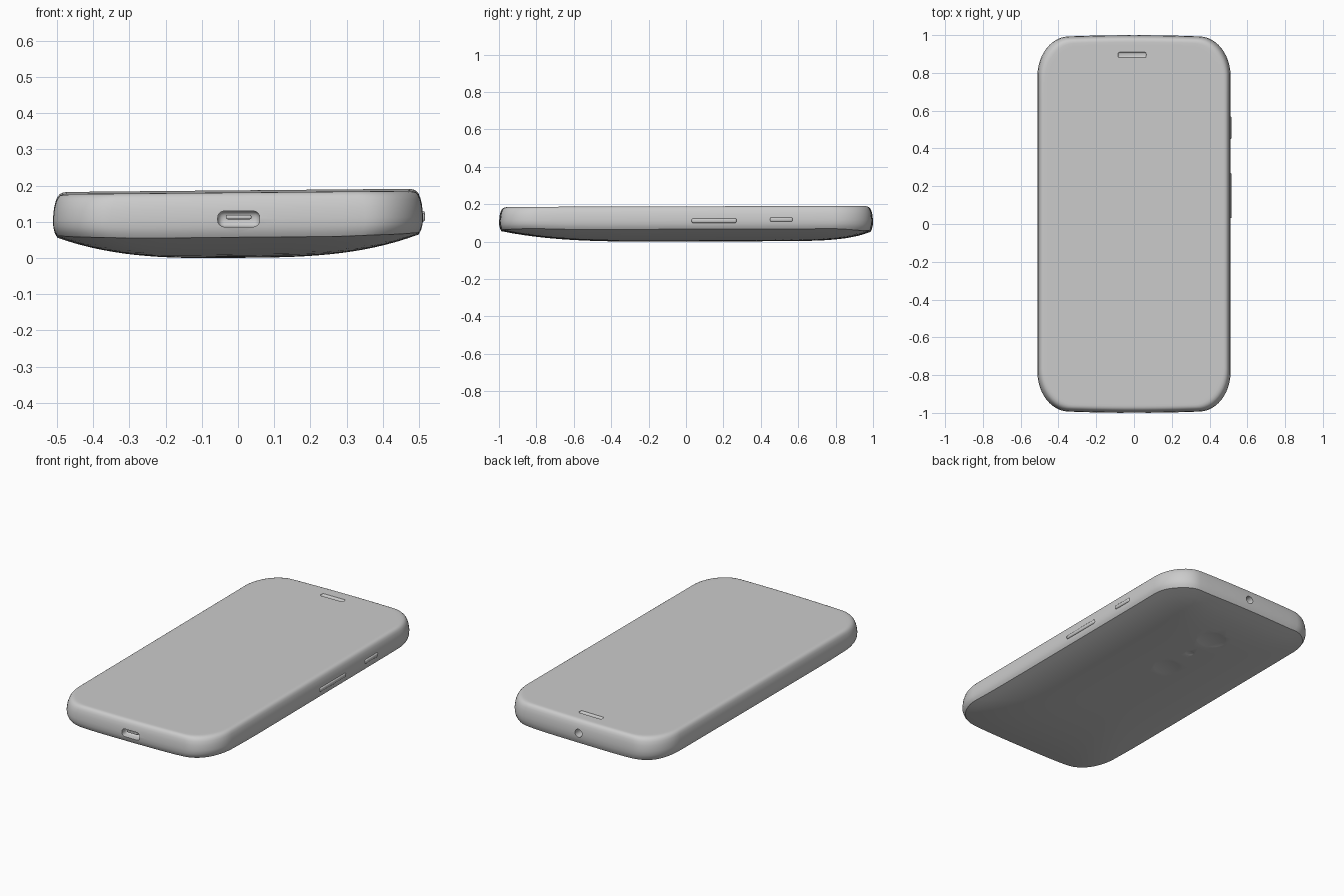
import bpy
import bmesh
from math import sin, cos, pi, sqrt
from mathutils import Matrix, Vector

if "Cube" in bpy.data.objects:
    bpy.data.objects.remove(bpy.data.objects["Cube"])

grey = bpy.data.materials.new("plain grey")
grey.use_nodes = True
colour = (0.6, 0.6, 0.6, 1)
grey.diffuse_color = colour
grey.node_tree.nodes["Principled BSDF"].inputs["Base Color"].default_value = colour


def make_object(name, bm):
    bmesh.ops.recalc_face_normals(bm, faces=bm.faces)
    mesh = bpy.data.meshes.new(name)
    bm.to_mesh(mesh)
    bm.free()
    mesh.materials.append(grey)
    obj = bpy.data.objects.new(name, mesh)
    bpy.context.collection.objects.link(obj)
    return obj


def activate(obj):
    bpy.ops.object.select_all(action="DESELECT")
    obj.select_set(True)
    bpy.context.view_layer.objects.active = obj


def rounded_box(name, centre, size, radius):
    bm = bmesh.new()
    bmesh.ops.create_cube(bm, size=1)
    for v in bm.verts:
        v.co = Vector(centre) + v.co * Vector(size)
    bmesh.ops.bevel(bm, geom=bm.edges[:], offset=radius, segments=4,
                    profile=0.5, affect="EDGES")
    return make_object(name, bm)


def cut(body, cutter):
    cutter.hide_render = True
    mod = body.modifiers.new("cut", "BOOLEAN")
    mod.operation = "DIFFERENCE"
    mod.solver = "EXACT"
    mod.object = cutter
    activate(body)
    bpy.ops.object.modifier_apply(modifier=mod.name)
    bpy.data.objects.remove(cutter)


# Outline: oval corners, straight sides and gently bowed ends
RX, RY, ARC, SIDE = 0.16, 0.2, 12, 12


def outline(inset):
    pts = []
    hx, hy = 0.511 - inset, 0.985 - inset
    signs = [(1, 1), (-1, 1), (-1, -1), (1, -1)]

    def corner(k, a):
        sx, sy = signs[k % 4]
        return Vector((sx * (hx - RX) + RX * cos(a), sy * (hy - RY) + RY * sin(a)))

    for k in range(4):
        pts += [corner(k, (k + i / ARC) * pi / 2) for i in range(ARC + 1)]
        end, following = pts[-1], corner(k + 1, (k + 1) * pi / 2)
        pts += [end.lerp(following, i / SIDE) for i in range(1, SIDE)]
    for p in pts:
        p.y += 0.015 * p.y * (1 - (p.x / 0.511) ** 2)
    return pts


def back_height(x, y):
    side = 0.065 * abs(x / 0.51) ** 3
    end = 0.055 * y ** 8 if y > 0 else 0.062 * abs(y) ** 3.5
    return sqrt(side ** 2 + end ** 2)


def tilt(x, y, z):
    return Vector((x, y, z + 0.009 * x + 0.003 * y + 0.001))


# Body: domed back, rounded wall and flat glass, joined as rings
bm = bmesh.new()
rings = []


def add_ring(points, height):
    rings.append([bm.verts.new(tilt(p.x, p.y, height(p))) for p in points])


rim = outline(0.012)
for i in range(1, 17):
    add_ring([p * (i / 16) for p in rim], lambda p: back_height(p.x, p.y))
for inset, mix in [(0.005, 0.2), (0.001, 0.5), (0, 0.9)]:
    add_ring(outline(inset), lambda p: back_height(p.x, p.y) * (1 - mix) + 0.115 * mix)
for inset, z in [(0.003, 0.14), (0.008, 0.16), (0.013, 0.171), (0.019, 0.178),
                 (0.027, 0.182), (0.036, 0.183), (0.05, 0.183)]:
    add_ring(outline(inset), lambda p: z)
count = len(rim)
for low, high in zip(rings, rings[1:]):
    for i in range(count):
        j = (i + 1) % count
        bm.faces.new((low[i], low[j], high[j], high[i]))
centre = bm.verts.new(tilt(0, 0, 0))
for i in range(count):
    bm.faces.new((centre, rings[0][(i + 1) % count], rings[0][i]))
bm.faces.new(rings[-1])
body = make_object("phone_body", bm)

# Charging port, earpiece slot and headphone socket
cut(body, rounded_box("port_cutter", (0.002, -1, 0.108), (0.116, 0.1, 0.044), 0.018))
cut(body, rounded_box("earpiece_cutter", (-0.01, 0.895, 0.19), (0.15, 0.03, 0.022), 0.009))
bm = bmesh.new()
bmesh.ops.create_cone(bm, cap_ends=True, segments=32, radius1=0.023, radius2=0.023,
                      depth=0.12, matrix=Matrix.Translation((0, 1, 0.115))
                      @ Matrix.Rotation(pi / 2, 4, "X"))
cut(body, make_object("socket_cutter", bm))

# Shallow round dishes on the back: camera, flash and finger rest
for y, radius, depth in [(0.68, 0.085, 0.008), (0.48, 0.025, 0.004), (0.28, 0.08, 0.006)]:
    ball = (radius ** 2 + depth ** 2) / (2 * depth)
    surface = tilt(0, y, back_height(0, y)).z
    bm = bmesh.new()
    bmesh.ops.create_uvsphere(bm, u_segments=48, v_segments=96, radius=ball,
                              matrix=Matrix.Translation((0, y, surface + depth - ball)))
    cut(body, make_object("dish_cutter", bm))

# Contact tongue inside the port, volume and power keys on the left side
parts = [body,
         rounded_box("port_tongue", (0.002, -0.965, 0.113), (0.07, 0.04, 0.012), 0.004),
         rounded_box("volume_key", (0.507, 0.15, 0.112), (0.02, 0.24, 0.024), 0.008),
         rounded_box("power_key", (0.507, 0.51, 0.118), (0.02, 0.12, 0.024), 0.008)]
for part in parts:
    activate(part)
    bpy.ops.object.shade_smooth_by_angle(angle=0.6)
